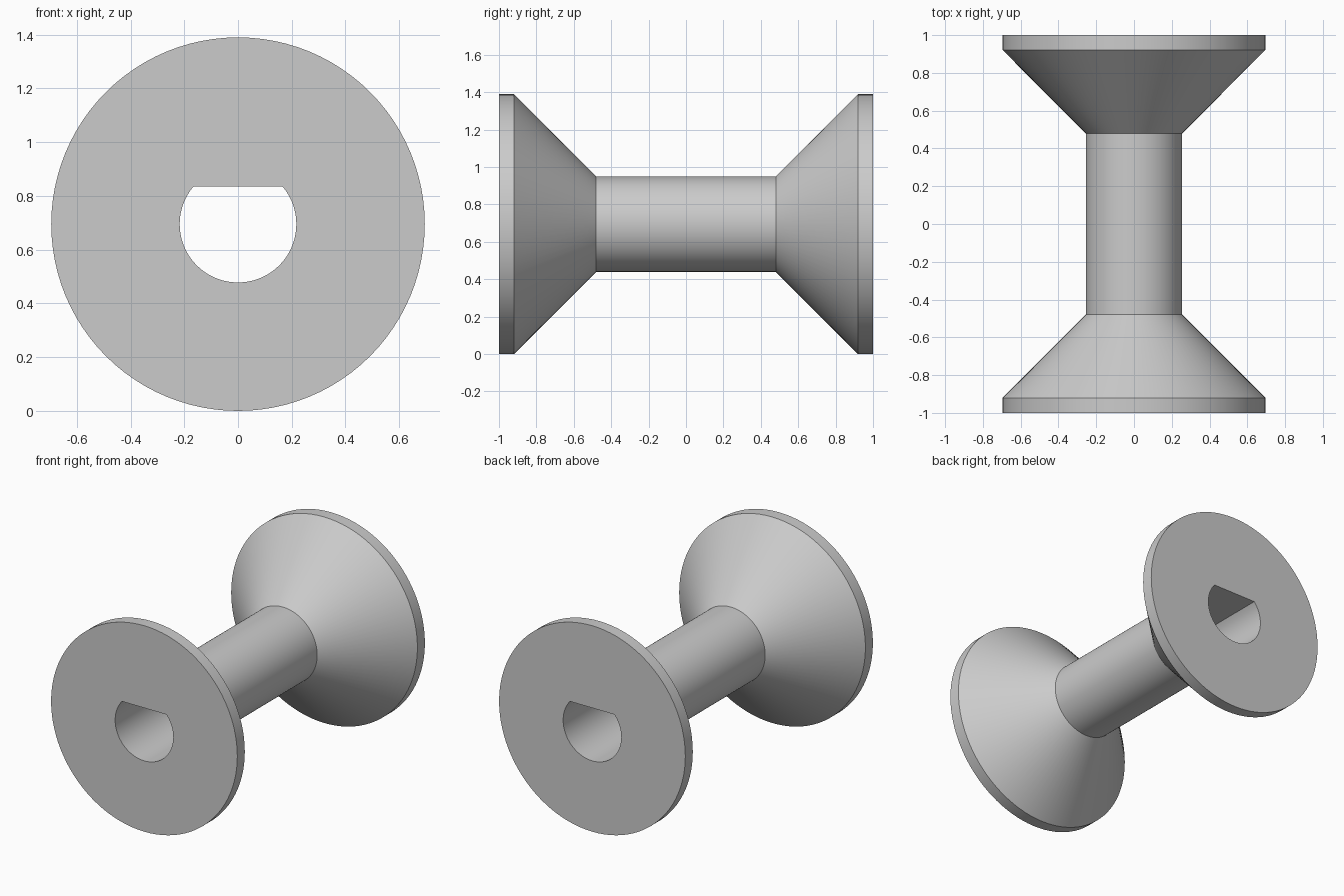
import bpy
import bmesh
from math import sin, cos, asin, pi, radians

if "Cube" in bpy.data.objects:
    bpy.data.objects.remove(bpy.data.objects["Cube"], do_unlink=True)

SEGMENTS = 96
FLAT_STEPS = 26          # segments along the flat of the bore
FLANGE_R, HUB_R, BORE_R = 0.695, 0.255, 0.217
FLAT_HEIGHT = 0.14       # flat of the bore above the axis

# Single grey material
grey = bpy.data.materials.new("plain grey")
grey.use_nodes = True
colour = (0.6, 0.6, 0.6, 1)
grey.diffuse_color = colour
grey.node_tree.nodes["Principled BSDF"].inputs["Base Color"].default_value = colour


def circle(radius):
    """Round section, symmetric about the vertical."""
    step = 2 * pi / SEGMENTS
    angles = [pi / 2 + (i - FLAT_STEPS / 2) * step for i in range(SEGMENTS)]
    return [(radius * cos(a), radius * sin(a)) for a in angles]


def d_section():
    """Round section cut off by a flat along the top."""
    corner = asin(FLAT_HEIGHT / BORE_R)
    half = BORE_R * cos(corner)
    flat = [(half - 2 * half * i / FLAT_STEPS, FLAT_HEIGHT) for i in range(FLAT_STEPS)]
    arc_steps = SEGMENTS - FLAT_STEPS
    arc = []
    for i in range(arc_steps):
        a = pi - corner + (pi + 2 * corner) * i / arc_steps
        arc.append((BORE_R * cos(a), BORE_R * sin(a)))
    return flat + arc


# Closed chain of sections: outside front to back, then the bore back to front
outside = [(-1, FLANGE_R), (-0.92, FLANGE_R), (-0.48, HUB_R),
           (0.48, HUB_R), (0.92, FLANGE_R), (1, FLANGE_R)]
sections = [(y, circle(r)) for y, r in outside]
sections += [(1, d_section()), (-1, d_section())]

bm = bmesh.new()
rings = [[bm.verts.new((x, y, z + FLANGE_R)) for x, z in points]
         for y, points in sections]
for k, ring in enumerate(rings):
    following = rings[(k + 1) % len(rings)]
    for i in range(SEGMENTS):
        j = (i + 1) % SEGMENTS
        bm.faces.new((ring[i], ring[j], following[j], following[i]))
bmesh.ops.recalc_face_normals(bm, faces=bm.faces)

mesh = bpy.data.meshes.new("spool")
bm.to_mesh(mesh)
bm.free()
mesh.materials.append(grey)

spool = bpy.data.objects.new("spool", mesh)
bpy.context.collection.objects.link(spool)
bpy.ops.object.select_all(action="DESELECT")
spool.select_set(True)
bpy.context.view_layer.objects.active = spool
bpy.ops.object.shade_smooth_by_angle(angle=radians(30))
